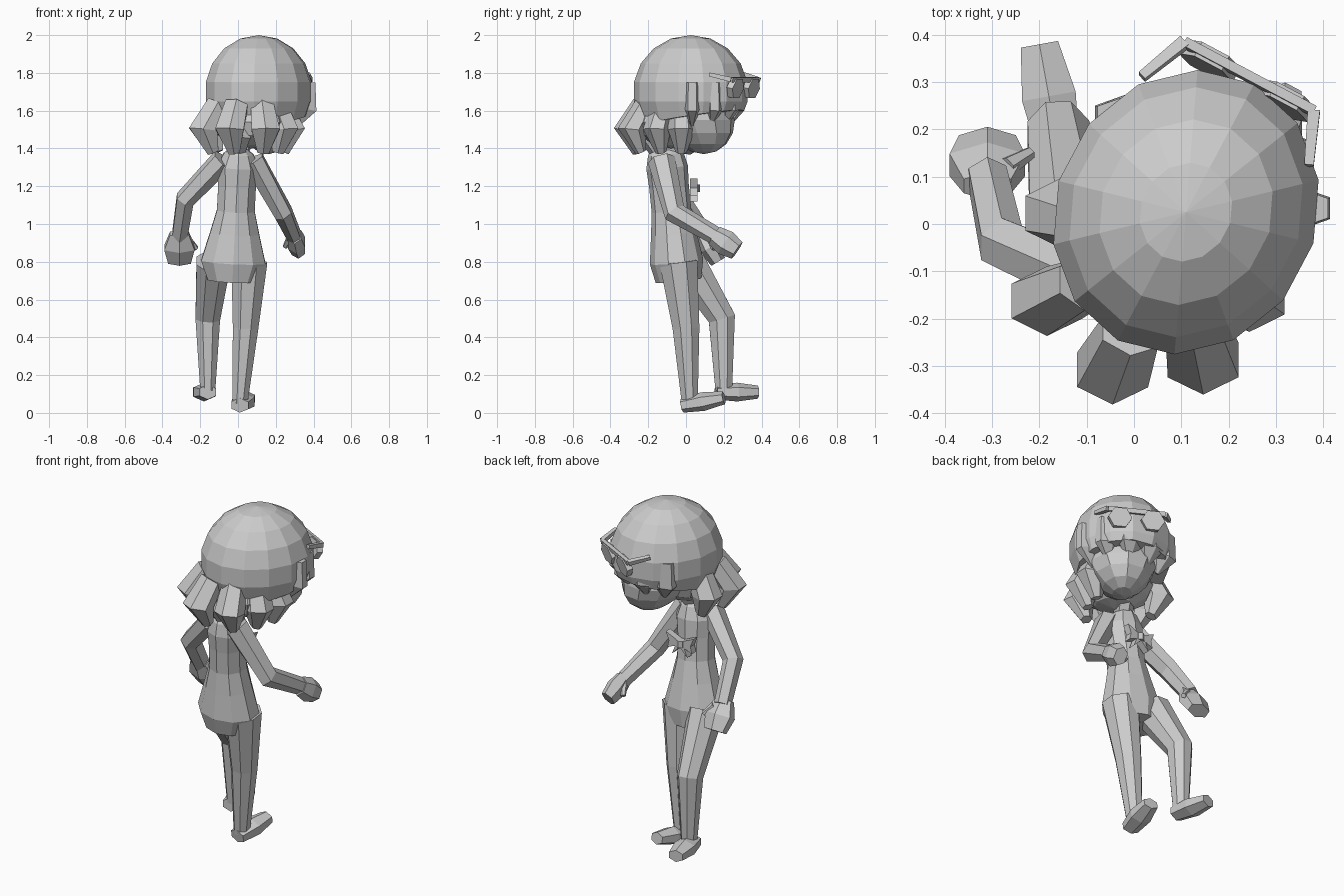
import bpy, bmesh, math
from mathutils import Matrix, Vector

cube = bpy.data.objects.get("Cube")
if cube:
    bpy.data.objects.remove(cube, do_unlink=True)

grey = bpy.data.materials.new("plain grey")
grey.use_nodes = True
colour = (0.6, 0.6, 0.6, 1)
grey.diffuse_color = colour
grey.node_tree.nodes["Principled BSDF"].inputs["Base Color"].default_value = colour

# The head is turned away from straight backwards
HEAD = Vector((0.11, 0.025, 1.7))
YAW = math.radians(-28)
TURN = Matrix.Rotation(YAW, 4, "Z")
SIDES = (("left", 1), ("right", -1))


def finish(name, bm):
    bmesh.ops.recalc_face_normals(bm, faces=bm.faces)
    mesh = bpy.data.meshes.new(name)
    bm.to_mesh(mesh)
    bm.free()
    mesh.materials.append(grey)
    obj = bpy.data.objects.new(name, mesh)
    bpy.context.scene.collection.objects.link(obj)


def around(count, width, height, offset=0.5):
    """Points of a regular outline, scaled in two directions."""
    angles = [math.tau * (k + offset) / count for k in range(count)]
    return [(width * math.cos(a), height * math.sin(a)) for a in angles]


def tube(name, path, widths, depths, sides):
    """Skin rings along a path; widths lie sideways, depths across them."""
    bm = bmesh.new()
    path = [Vector(p) for p in path]
    grow = 1 / math.cos(math.pi / sides)
    loops = []
    for i, centre in enumerate(path):
        along = (path[min(i + 1, len(path) - 1)] - path[max(i - 1, 0)]).normalized()
        across = Vector((1, 0, 0))
        across = (across - along * across.dot(along)).normalized()
        deep = along.cross(across)
        outline = around(sides, widths[i] * grow, depths[i] * grow)
        loops.append([bm.verts.new(centre + across * u + deep * v) for u, v in outline])
    for low, high in zip(loops, loops[1:]):
        for k in range(sides):
            bm.faces.new((low[k - 1], low[k], high[k], high[k - 1]))
    bm.faces.new(loops[0])
    bm.faces.new(loops[-1])
    finish(name, bm)


def limb(name, path, start, end, swell=0, deep=1, sides=6):
    """Tapered tube that may swell in the middle; two points gain a midpoint."""
    path = [Vector(p) for p in path]
    if len(path) == 2:
        path.insert(1, path[0].lerp(path[1], 0.5))
    steps = [i / (len(path) - 1) for i in range(len(path))]
    widths = [start + (end - start) * t + swell * math.sin(math.pi * t) for t in steps]
    tube(name, path, widths, [w * deep for w in widths], sides)


def ball(name, centre, size, segments, rows, chin=0, cut=None):
    """Faceted ellipsoid turned with the head, narrowed or cut below."""
    bm = bmesh.new()
    bmesh.ops.create_uvsphere(bm, u_segments=segments, v_segments=rows, radius=1)
    for v in bm.verts:
        drop = max(0, -v.co.z)
        v.co.x *= 1 - chin * drop
        v.co.y += chin * drop / 2
    bm.transform(Matrix.Translation(centre) @ TURN @ Matrix.Diagonal((*size, 1)))
    if cut:
        bmesh.ops.bisect_plane(bm, geom=bm.verts[:] + bm.edges[:] + bm.faces[:],
                               plane_co=cut[0], plane_no=cut[1], clear_inner=True)
        bmesh.ops.holes_fill(bm, edges=[e for e in bm.edges if e.is_boundary])
    finish(name, bm)


def plate(name, outline, thick, matrix):
    """Solid plate from an outline in the local x-z plane."""
    bm = bmesh.new()
    face = bm.faces.new([bm.verts.new((x, thick / 2, z)) for x, z in outline])
    result = bmesh.ops.extrude_face_region(bm, geom=[face])
    moved = [g for g in result["geom"] if isinstance(g, bmesh.types.BMVert)]
    bmesh.ops.translate(bm, verts=moved, vec=(0, -thick, 0))
    bm.transform(matrix)
    finish(name, bm)


# Torso: height and half width, leaning gently backwards
profile = [(0.7, 0.13), (0.8, 0.17), (0.95, 0.13), (1.07, 0.1),
           (1.2, 0.1), (1.3, 0.11), (1.37, 0.08), (1.4, 0.04)]
spine = [((z - 1.3) / 20, (0.3 - z) / 10, z) for z, w in profile]
widths = [w for z, w in profile]
tube("torso", spine, widths, [w / 2 + 0.05 for w in widths], 10)
limb("neck", [(0, -0.1, 1.36), (0.05, 0, 1.5)], 0.045, 0.045)

# Legs: one standing, one stepping
limb("left_leg", [(0.06, -0.04, 0.8), (0.04, 0, 0.45), (0.01, 0.02, 0.05)],
     0.095, 0.04, deep=1.05, sides=8)
limb("right_leg", [(-0.13, 0, 0.8), (-0.16, 0.19, 0.5), (-0.16, 0.2, 0.12)],
     0.09, 0.04, deep=1.1, sides=8)
limb("left_foot", [(0.01, -0.02, 0.04), (0.05, 0.2, 0.08)], 0.045, 0.04, 0.015, 0.75)
limb("right_foot", [(-0.16, 0.16, 0.11), (-0.2, 0.38, 0.11)], 0.045, 0.04, 0.015, 0.75)

# Arms, hands and thumbs
limb("left_arm", [(0.08, -0.13, 1.34), (0.24, -0.06, 1.06), (0.3, 0.17, 0.93)],
     0.055, 0.036, deep=1.15)
limb("right_arm", [(-0.08, -0.13, 1.34), (-0.28, -0.04, 1.13), (-0.31, 0.1, 0.93)],
     0.055, 0.04, deep=1.1)
limb("left_hand", [(0.3, 0.15, 0.94), (0.32, 0.27, 0.86)], 0.036, 0.035, 0.01, 1.3)
limb("right_hand", [(-0.31, 0.08, 0.95), (-0.31, 0.17, 0.8)], 0.05, 0.06, 0.025, 0.6)
limb("left_thumb", [(0.28, 0.18, 0.93), (0.25, 0.23, 0.88)], 0.02, 0.012)
limb("right_thumb", [(-0.27, 0.12, 0.92), (-0.22, 0.15, 0.87)], 0.02, 0.012)

# Chest bow: flared halves with tails, and a knot
bow = Matrix.Translation((0, 0.04, 1.19))
flare = [(0, 0.01), (0.09, 0.05), (0.07, 0), (0.08, -0.04), (0.03, -0.02),
         (0.05, -0.07), (0, -0.02)]
for word, side in SIDES:
    plate(word + "_bow_half", [(side * x, z) for x, z in flare], 0.04, bow)
limb("bow_knot", [(0, 0.05, 1.21), (0, 0.05, 1.17)], 0.022, 0.022)

# Head: faceted hair cap, face and the hair beneath the cap
ball("hair_cap", HEAD, (0.28, 0.312, 0.3), 14, 9,
     cut=(HEAD - Vector((0, 0, 0.14)), Vector((-0.06, -0.14, 1))))
ball("face", (0.15, 0.07, 1.55), (0.19, 0.19, 0.18), 10, 8, chin=0.3)
ball("under_hair", (0.07, -0.08, 1.54), (0.21, 0.18, 0.14), 10, 6)

# Curled locks around the nape, fuller at the back
nape = Vector((0.08, -0.04, 0))
for i in range(6):
    a = math.radians(165 + 40 * i)
    reach = max(0.2, 0.2 + 0.1 * math.cos(a - 4))
    out = Vector((math.cos(a), math.sin(a), 0)) * reach
    path = [nape + out * r + Vector((0, 0, z))
            for r, z in ((0.7, 1.63), (1, 1.5), (0.8, 1.38))]
    limb(f"hair_lock_{i + 1}", path, 0.06, 0.03, 0.03, 0.85)
limb("nape_lock", [(0.02, -0.14, 1.56), (0, -0.19, 1.46), (0, -0.14, 1.36)],
     0.08, 0.03, 0.01)

# Fringe points across the brow
for i in range(5):
    a = math.radians(30 + 30 * i) + YAW
    out = Vector((math.cos(a), math.sin(a), 0))
    path = [HEAD + out * r + Vector((0, 0, z))
            for r, z in ((0.24, 0.05), (0.24, -0.09), (0.2, -0.18))]
    limb(f"fringe_{i + 1}", path, 0.06, 0.012, 0.03, 0.6)

# Sunglasses pushed up on the hair
glasses = (Matrix.Translation((0.24, 0.305, 1.73)) @ TURN
           @ Matrix.Rotation(math.radians(-12), 4, "X"))
bar = [(x, z + 0.035) for x, z in around(4, 0.22, 0.018)]
plate("glasses_bar", bar, 0.02, glasses)
for word, side in SIDES:
    lens = [(x + side * 0.09, z - 0.01) for x, z in around(6, 0.065, 0.06, 0)]
    plate(word + "_lens", lens, 0.035, glasses)
    hinge = glasses @ Vector((side * 0.155, 0, 0.035))
    tip = glasses @ Vector((side * 0.2, -0.11, 0.04))
    limb(word + "_temple", [hinge, tip], 0.013, 0.01, sides=4)
